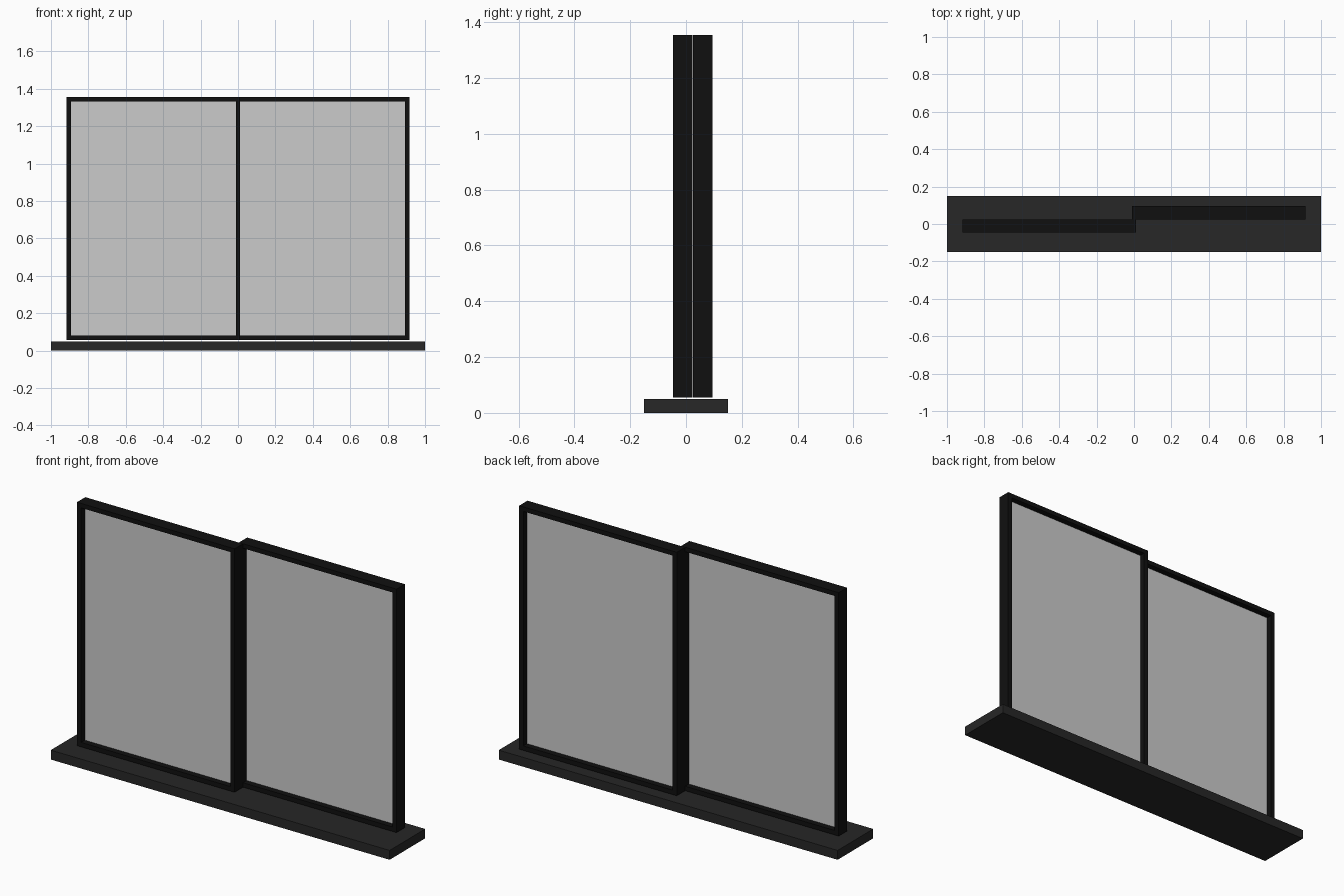
import bpy

if "Cube" in bpy.data.objects:
    bpy.data.objects.remove(bpy.data.objects["Cube"])


def material(name, value):
    m = bpy.data.materials.new(name)
    m.diffuse_color = (value, value, value, 1)
    m.use_nodes = True
    m.node_tree.nodes["Principled BSDF"].inputs["Base Color"].default_value = m.diffuse_color
    return m


def box(name, lo, hi, mat=None):
    bpy.ops.mesh.primitive_cube_add(size=1, location=[(a + b) / 2 for a, b in zip(lo, hi)])
    ob = bpy.context.object
    ob.name = name
    ob.scale = [b - a for a, b in zip(lo, hi)]
    bpy.ops.object.transform_apply(location=False, rotation=False, scale=True)
    if mat:
        ob.data.materials.append(mat)
    return ob


frame_mat = material("frame_black", 0.005)
sill_mat = material("sill_charcoal", 0.02)

# Sill under both panels
box("sill", (-1, -0.15, 0), (1, 0.15, 0.05), sill_mat)

BOTTOM, TOP = 0.056, 1.355
W = 0.024       # frame bar width
DEPTH = 0.07    # panel thickness


def panel(side, x0, x1, y0):
    y1, ym = y0 + DEPTH, y0 + DEPTH / 2
    # Full-height stiles
    box(side + "_outer_stile", (x0, y0, BOTTOM), (x0 + W, y1, TOP), frame_mat)
    box(side + "_inner_stile", (x1 - W, y0, BOTTOM), (x1, y1, TOP), frame_mat)
    # Rails between the stiles
    box(side + "_bottom_rail", (x0 + W, y0, BOTTOM), (x1 - W, y1, BOTTOM + W), frame_mat)
    box(side + "_top_rail", (x0 + W, y0, TOP - W), (x1 - W, y1, TOP), frame_mat)
    # Pane in the middle of the frame depth
    box(side + "_pane", (x0 + W, ym - 0.004, BOTTOM + W), (x1 - W, ym + 0.004, TOP - W))


# Two sliding panels, one behind the other, stiles overlapping at the centre
panel("front_left", -0.918, 0.012, -0.046)
panel("back_right", -0.012, 0.918, 0.025)
